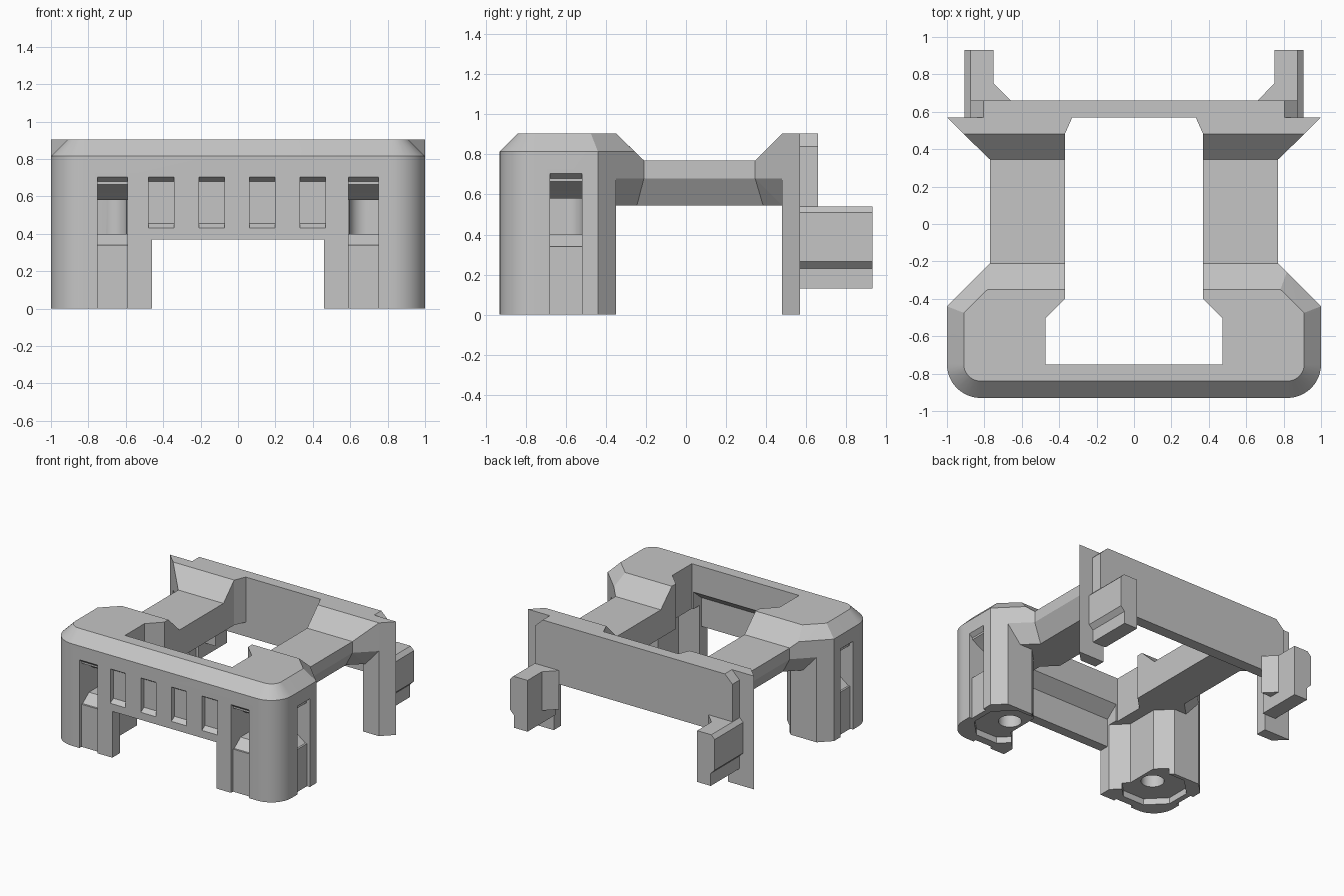
import bpy, bmesh, math
from mathutils import Vector

cube = bpy.data.objects.get("Cube")
if cube:
    bpy.data.objects.remove(cube, do_unlink=True)

GREY = (0.56, 0.56, 0.56, 1)
mat = bpy.data.materials.new("plain grey")
mat.use_nodes = True
mat.diffuse_color = GREY
bsdf = next(n for n in mat.node_tree.nodes if n.type == 'BSDF_PRINCIPLED')
bsdf.inputs["Base Color"].default_value = GREY
bsdf.inputs["Roughness"].default_value = 0.7


def finish(name, bm):
    bmesh.ops.recalc_face_normals(bm, faces=bm.faces)
    me = bpy.data.meshes.new(name)
    bm.to_mesh(me)
    bm.free()
    me.materials.append(mat)
    ob = bpy.data.objects.new(name, me)
    bpy.context.collection.objects.link(ob)
    return ob


def hull(name, pts):
    """Convex solid around the points."""
    bm = bmesh.new()
    for p in pts:
        bm.verts.new(p)
    bmesh.ops.convex_hull(bm, input=bm.verts)
    loose = [v for v in bm.verts if not v.link_faces]
    bmesh.ops.delete(bm, geom=loose, context='VERTS')
    bmesh.ops.dissolve_limit(bm, angle_limit=0.01, verts=bm.verts, edges=bm.edges)
    return finish(name, bm)


def prism(name, poly, axis, a, b):
    """Extrude a 2D profile along an axis: x uses (y,z), y uses (x,z), z uses (x,y)."""
    def put(p, d):
        return {'x': (d, p[0], p[1]), 'y': (p[0], d, p[1]), 'z': (p[0], p[1], d)}[axis]
    bm = bmesh.new()
    f = bm.faces.new([bm.verts.new(put(p, a)) for p in poly])
    ext = bmesh.ops.extrude_face_region(bm, geom=[f])
    move = Vector(put((0, 0), b - a))
    bmesh.ops.translate(bm, vec=move, verts=[v for v in ext['geom'] if isinstance(v, bmesh.types.BMVert)])
    return finish(name, bm)


def rect(a0, a1, b0, b1):
    return [(a0, b0), (a1, b0), (a1, b1), (a0, b1)]


def circle(x, y, r, n, turn=0.0):
    return [(x + r * math.cos(turn + math.tau * i / n), y + r * math.sin(turn + math.tau * i / n))
            for i in range(n)]


def mirrored(poly):
    return poly + [(-x, y) for x, y in reversed(poly)]


def cut(target, cutters):
    for c in cutters:
        c.hide_render = True
        m = target.modifiers.new("cut", 'BOOLEAN')
        m.operation, m.solver, m.object = 'DIFFERENCE', 'EXACT', c
        bpy.context.view_layer.objects.active = target
        bpy.ops.object.modifier_apply(modifier=m.name)
        bpy.data.objects.remove(c, do_unlink=True)


# Front housing: rounded outer volume with a chamfered top rim
def corner(r):
    return [(0.82 + r * math.sin(t), -0.75 - r * math.cos(t))
            for t in [math.radians(i * 7.5) for i in range(13)]]

levels = [(0.0, corner(0.18) + [(1, -0.44), (0.77, -0.21)]),
          (0.77, [(0.77, -0.21)]),
          (0.815, corner(0.18) + [(1, -0.44), (0.817, -0.257)]),
          (0.905, corner(0.09) + [(0.91, -0.475), (0.783, -0.35)])]
housing = hull("front_housing", [(s * x, y, z) for z, ring in levels for x, y in ring for s in (1, -1)])

cutters = [
    # central opening
    prism("cut_opening", mirrored([(0.37, 0.2), (0.37, -0.40), (0.474, -0.505), (0.474, -0.75)]), 'z', -0.1, 1.1),
    # space behind and between the legs
    prism("cut_legs", mirrored([(1.3, 0.2), (1.3, -0.35), (0.68, -0.35), (0.57, -0.46), (0.57, -0.72),
                                (0.46, -0.83)]), 'z', -0.1, 0.545),
    prism("cut_arm_space", rect(-1.3, 1.3, -0.35, 0.2), 'z', -0.2, 0.68),
    prism("cut_gap", rect(-0.46, 0.46, -1.2, 0.3), 'z', -0.3, 0.37),
    # thinner lower part of the front wall
    prism("cut_wall", [(-0.85, 0.2), (-0.85, 0.60), (-0.74, 0.69), (-0.6, 0.69), (-0.6, 0.2)], 'x', -0.46, 0.46),
]
# Blind vent slots in the front wall
for x in (-0.41, -0.14, 0.13, 0.40):
    cutters.append(prism("cut_slot", [(-1.0, 0.43), (-1.0, 0.705), (-0.93, 0.705), (-0.89, 0.68),
                                      (-0.89, 0.455), (-0.93, 0.43)], 'x', x - 0.068, x + 0.068))

# Leg windows, grooves, screw bores and foot pockets
WINDOW = [(0.1, 0.34), (0.1, 0.705), (0.0, 0.705), (-0.03, 0.68), (-0.03, 0.665), (-0.13, 0.61),
          (-0.17, 0.58), (-0.33, 0.58), (-0.33, 0.40), (-0.12, 0.40), (-0.04, 0.34)]
for s in (1, -1):
    cutters += [
        prism("cut_front_window", [(-0.93 - d, z) for d, z in WINDOW], 'x', s * 0.59, s * 0.75),
        prism("cut_side_window", [(s * (1.0 + d), z) for d, z in WINDOW], 'y', -0.68, -0.52),
        prism("cut_front_groove", rect(s * 0.59, s * 0.75, -1.1, -0.905), 'z', -0.1, 0.345),
        prism("cut_side_groove", rect(s * 0.975, s * 1.1, -0.68, -0.52), 'z', -0.1, 0.345),
        prism("cut_bore", circle(s * 0.68, -0.60, 0.085, 32), 'z', -0.1, 0.60),
        prism("cut_foot_pocket", circle(s * 0.70, -0.61, 0.25, 8, math.pi / 8), 'z', -0.1, 0.05),
    ]
cut(housing, cutters)

for s, side in ((1, "left"), (-1, "right")):
    def solid(name, pts):
        return hull(f"{side}_{name}", [(s * x, y, z) for x, y, z in pts])

    # Arm with an undercut outer edge, flaring into both ends
    solid("arm_front_root", [(0.37, -0.36, 0.545), (0.79, -0.35, 0.545), (0.685, -0.245, 0.545),
                             (0.37, -0.245, 0.545), (0.37, -0.36, 0.68), (0.91, -0.35, 0.68),
                             (0.77, -0.21, 0.68), (0.37, -0.21, 0.68)])
    section = [(0.37, 0.545), (0.685, 0.545), (0.77, 0.68), (0.77, 0.77), (0.37, 0.77)]
    solid("arm", [(x, y, z) for x, z in section for y in (-0.21, 0.345)])
    # Lower keel of the arm running into the two flares
    keel = [(0.37, 0.545), (0.685, 0.545), (0.77, 0.68), (0.37, 0.68)]
    solid("arm_keel", [(x, y, z) for x, z in keel for y in (-0.245, 0.385)])
    solid("arm_rear_root", [(0.37, 0.385, 0.545), (0.685, 0.385, 0.545), (0.79, 0.48, 0.545),
                            (0.37, 0.48, 0.545), (0.37, 0.345, 0.68), (0.37, 0.345, 0.77),
                            (0.77, 0.345, 0.68), (0.77, 0.345, 0.77), (0.91, 0.48, 0.68),
                            (0.91, 0.48, 0.905), (0.37, 0.48, 0.905)])
    # Rear shoulder and its leg
    shoulder = [(0.37, 0.48), (0.91, 0.48), (1.0, 0.57), (0.33, 0.57)]
    prism(f"{side}_rear_shoulder", [(s * x, y) for x, y in shoulder], 'z', 0.545, 0.905)
    leg = [(0.77, 0.48), (0.91, 0.48), (1.0, 0.57), (0.77, 0.57)]
    prism(f"{side}_rear_leg", [(s * x, y) for x, y in leg], 'z', 0.0, 0.545)
    # Rear hook with stepped outer edge, and its gusset
    hook = [(0.75, 0.13), (0.87, 0.13), (0.87, 0.23), (0.905, 0.265), (0.905, 0.51), (0.875, 0.54), (0.75, 0.54)]
    prism(f"{side}_hook", [(s * x, z) for x, z in hook], 'y', 0.57, 0.93)
    gusset = [(0.66, 0.66), (0.75, 0.66), (0.75, 0.75)]
    prism(f"{side}_hook_gusset", [(s * x, y) for x, y in gusset], 'z', 0.23, 0.54)

# Rear panel with clipped upper corners
prism("rear_panel", mirrored([(0.873, 0.43), (0.873, 0.84), (0.805, 0.905)]), 'y', 0.57, 0.66)

# Smooth the rounded corners and bores, keep edges sharp
bpy.ops.object.select_all(action='DESELECT')
housing.select_set(True)
bpy.context.view_layer.objects.active = housing
bpy.ops.object.shade_smooth_by_angle(angle=math.radians(25))
